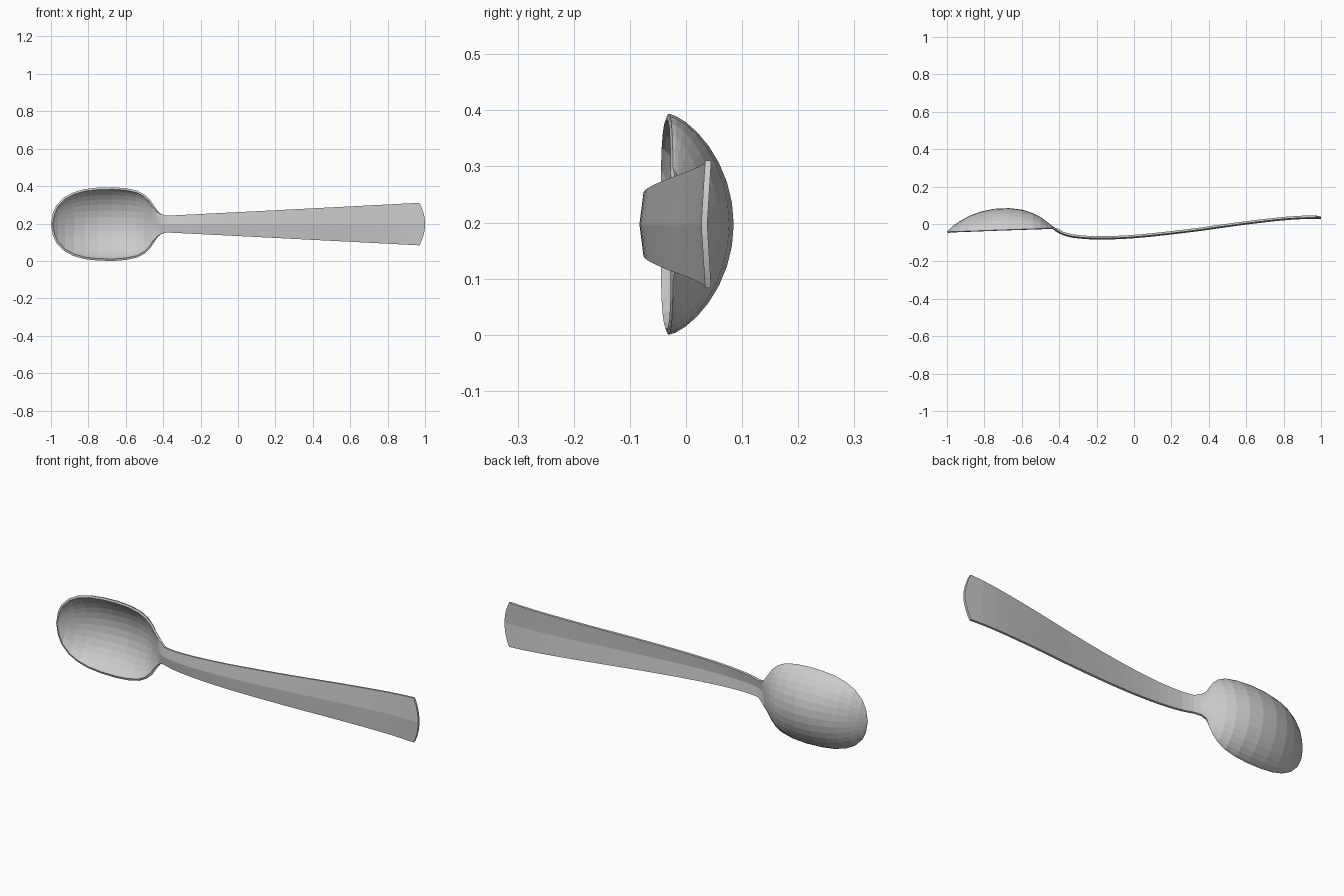
import bpy, bmesh, math

cube = bpy.data.objects.get("Cube")
if cube:
    bpy.data.objects.remove(cube, do_unlink=True)

MID = 0.197          # height of the long axis
THICK = 0.011        # sheet thickness
SEGMENTS = 16        # faces across the width

# Polished metal
metal = bpy.data.materials.new("grey metal")
metal.use_nodes = True
colour = (0.6, 0.6, 0.6, 1)
metal.diffuse_color = colour
metal.node_tree.nodes["Principled BSDF"].inputs["Base Color"].default_value = colour

# Bowl and neck stations: x, half width, back of the centre line
bowl = [
    (-1, 0, -0.042), (-0.99, 0.06, -0.031), (-0.97, 0.102, -0.012),
    (-0.93, 0.143, 0.016), (-0.88, 0.17, 0.044), (-0.82, 0.187, 0.066),
    (-0.75, 0.195, 0.081), (-0.67, 0.197, 0.085), (-0.6, 0.192, 0.077),
    (-0.54, 0.179, 0.058), (-0.5, 0.158, 0.037), (-0.47, 0.13, 0.015),
    (-0.45, 0.1, 0), (-0.43, 0.07, -0.016), (-0.41, 0.053, -0.032),
    (-0.38, 0.043, -0.048),
]

# Handle centre line, smoothed between a few knots
knots = [(-0.38, -0.048), (-0.33, -0.062), (-0.2, -0.072), (0, -0.065),
         (0.3, -0.033), (0.6, 0.008), (0.85, 0.035), (0.97, 0.038)]


def slope(i):
    a, b = knots[max(i - 1, 0)], knots[min(i + 1, len(knots) - 1)]
    return (b[1] - a[1]) / (b[0] - a[0])


def handle_back(x):
    i = max(k for k in range(len(knots) - 1) if knots[k][0] <= x)
    (x0, y0), (x1, y1) = knots[i], knots[i + 1]
    h, u = x1 - x0, (x - x0) / (x1 - x0)
    return (y0 * (1 + 2 * u) * (1 - u) ** 2 + y1 * u * u * (3 - 2 * u)
            + h * slope(i) * u * (1 - u) ** 2 - h * slope(i + 1) * u * u * (1 - u))


stations = list(bowl)
STEPS = 24
for i in range(1, STEPS + 1):
    f = (i / STEPS) ** 1.3
    x = -0.38 + 1.35 * f
    stations.append((x, 0.043 + 0.07 * f, handle_back(x)))

# Sheet: rounded sections in the bowl become a shallow ridge along the handle
bm = bmesh.new()
rows = []
for n, (x, half, back) in enumerate(stations):
    round_part = min(1, max(0, (-0.39 - x) / 0.06))
    rim = -0.042 + 0.035 * (x + 1)
    edge = round_part * rim + (1 - round_part) * (back + 0.007)
    row = []
    for j in range(SEGMENTS + 1):
        t = math.sin(math.pi * (j / SEGMENTS - 0.5))
        dome = max(0, 1 - t * t) ** 0.7
        shape = round_part * dome + (1 - round_part) * (1 - abs(t))
        bulge = 0.03 * (1 - t * t) if n == len(stations) - 1 else 0
        row.append(bm.verts.new((x + bulge, edge + (back - edge) * shape, MID + half * t)))
    rows.append(row)
for a, b in zip(rows, rows[1:]):
    for j in range(SEGMENTS):
        bm.faces.new((a[j], a[j + 1], b[j + 1], b[j]))
bmesh.ops.remove_doubles(bm, verts=bm.verts, dist=0.0005)

# Make the back of the sheet the outside
bm.normal_update()
if sum(f.normal.y * f.calc_area() for f in bm.faces) < 0:
    bmesh.ops.reverse_faces(bm, faces=bm.faces)

mesh = bpy.data.meshes.new("spoon")
bm.to_mesh(mesh)
bm.free()
mesh.materials.append(metal)
spoon = bpy.data.objects.new("spoon", mesh)
bpy.context.collection.objects.link(spoon)

# Give the sheet its thickness towards the front
shell = spoon.modifiers.new("thickness", "SOLIDIFY")
shell.thickness = THICK
shell.offset = -1
